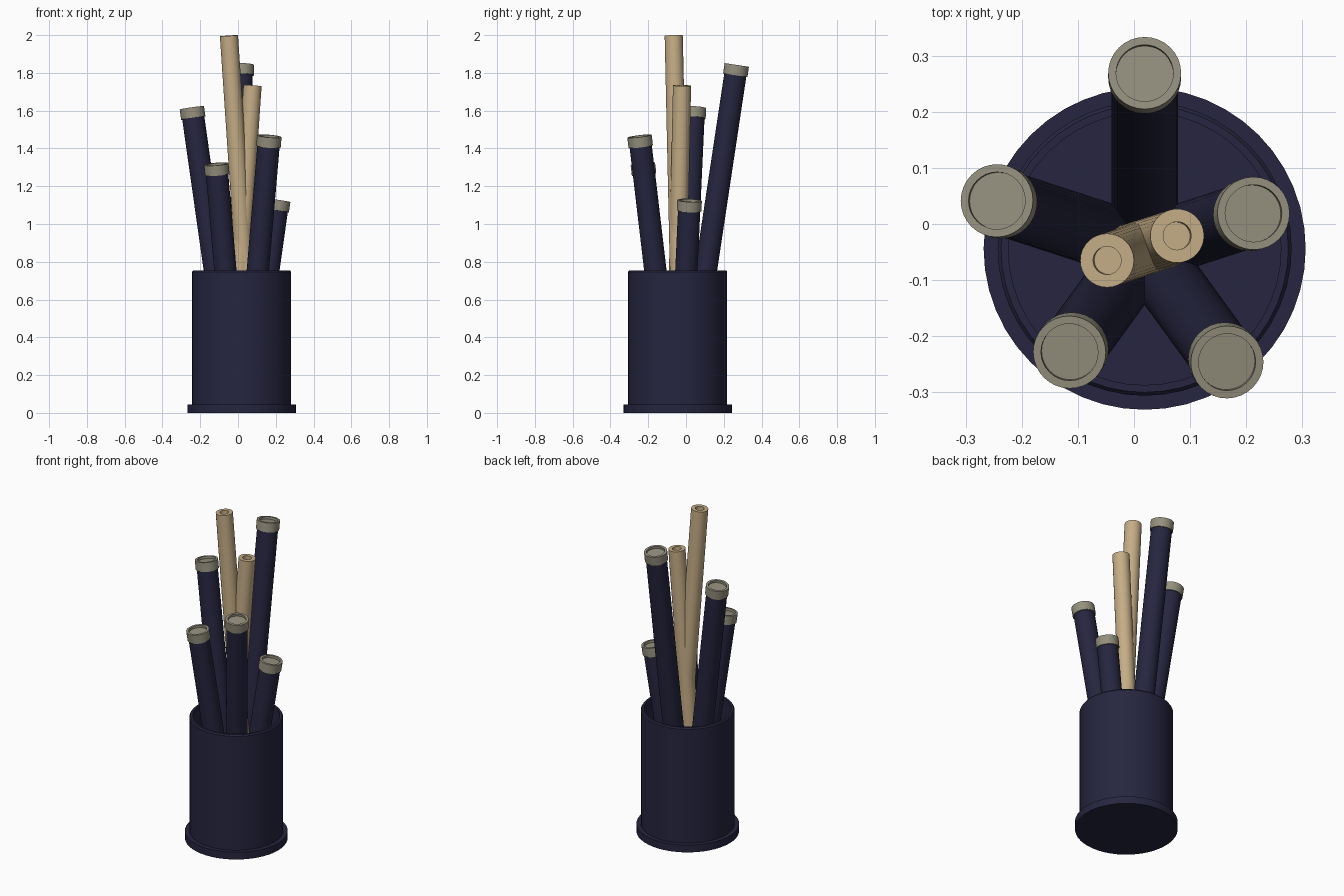
import bpy, bmesh, math
from mathutils import Vector

if "Cube" in bpy.data.objects:
    bpy.data.objects.remove(bpy.data.objects["Cube"])


def material(name, rgb):
    m = bpy.data.materials.new(name)
    m.diffuse_color = (*rgb, 1)
    m.use_nodes = True
    m.node_tree.nodes["Principled BSDF"].inputs["Base Color"].default_value = m.diffuse_color
    return m


NAVY = material("dark_navy", (0.019, 0.0185, 0.050))
GREY = material("warm_grey", (0.300, 0.280, 0.210))
TAN = material("light_wood", (0.560, 0.420, 0.240))


def lathe(name, profile, mat, sides, base=(0, 0, 0), axis=(0, 0, 1)):
    """Revolve (radius, height) points about an axis; radius 0 closes an end."""
    bm = bmesh.new()
    rings = []
    for r, h in profile:
        if r == 0:
            rings.append([bm.verts.new((0, 0, h))])
        else:
            rings.append([bm.verts.new((r * math.cos(2 * math.pi * i / sides),
                                        r * math.sin(2 * math.pi * i / sides), h))
                          for i in range(sides)])
    for a, b in zip(rings, rings[1:]):
        for i in range(sides):
            j = (i + 1) % sides
            if len(a) == 1:
                bm.faces.new((a[0], b[j], b[i]))
            elif len(b) == 1:
                bm.faces.new((a[i], a[j], b[0]))
            else:
                bm.faces.new((a[i], a[j], b[j], b[i]))
    bmesh.ops.recalc_face_normals(bm, faces=bm.faces)
    me = bpy.data.meshes.new(name)
    bm.to_mesh(me)
    bm.free()
    me.materials.append(mat)
    ob = bpy.data.objects.new(name, me)
    bpy.context.collection.objects.link(ob)
    ob.location = base
    ob.rotation_mode = 'QUATERNION'
    ob.rotation_quaternion = Vector((0, 0, 1)).rotation_difference(Vector(axis))
    bpy.context.view_layer.objects.active = ob
    ob.select_set(True)
    bpy.ops.object.shade_smooth_by_angle(angle=math.radians(30))
    ob.select_set(False)
    return ob


CX, CY, FLOOR = 0.019, -0.044, 0.05

# Hollow cup with a flanged foot
lathe("cup", [(0, 0), (0.287, 0), (0.287, 0.045), (0.262, 0.045), (0.262, 0.747),
              (0.256, 0.755), (0.243, 0.755), (0.243, FLOOR), (0, FLOOR)],
      NAVY, 48, (CX, CY, 0))

# Five splayed tubes, each with a grey cap: (angle, top radius, top height)
tubes = [(90, 0.313, 1.842), (162, 0.277, 1.615), (234, 0.228, 1.317),
         (306, 0.250, 1.465), (18, 0.204, 1.125)]
for n, (deg, rad, z) in enumerate(tubes, 1):
    d = Vector((math.cos(math.radians(deg)), math.sin(math.radians(deg)), 0))
    centre = Vector((CX, CY, 0))
    bottom = centre + d * 0.045 + Vector((0, 0, FLOOR + 0.01))
    top = centre + d * rad + Vector((0, 0, z))
    axis = top - bottom
    L = axis.length
    lathe(f"tube_{n}", [(0, 0), (0.059, 0), (0.059, L - 0.03), (0, L - 0.03)],
          NAVY, 32, bottom, axis)
    lathe(f"tube_cap_{n}", [(0, L - 0.055), (0.065, L - 0.055), (0.065, L), (0.051, L),
                            (0.051, L - 0.014), (0, L - 0.014)],
          GREY, 32, bottom, axis)

# Two crossing wooden rods with a small hole in the top: (bottom, top)
rods = [((0.083, -0.022, FLOOR + 0.005), (-0.048, -0.065, 1.997)),
        ((-0.035, -0.057, FLOOR + 0.005), (0.077, -0.021, 1.733))]
for n, (b, t) in enumerate(rods, 1):
    axis = Vector(t) - Vector(b)
    L = axis.length
    lathe(f"wooden_rod_{n}", [(0, 0), (0.048, 0), (0.048, L), (0.025, L),
                              (0.025, L - 0.03), (0, L - 0.03)],
          TAN, 32, b, axis)
